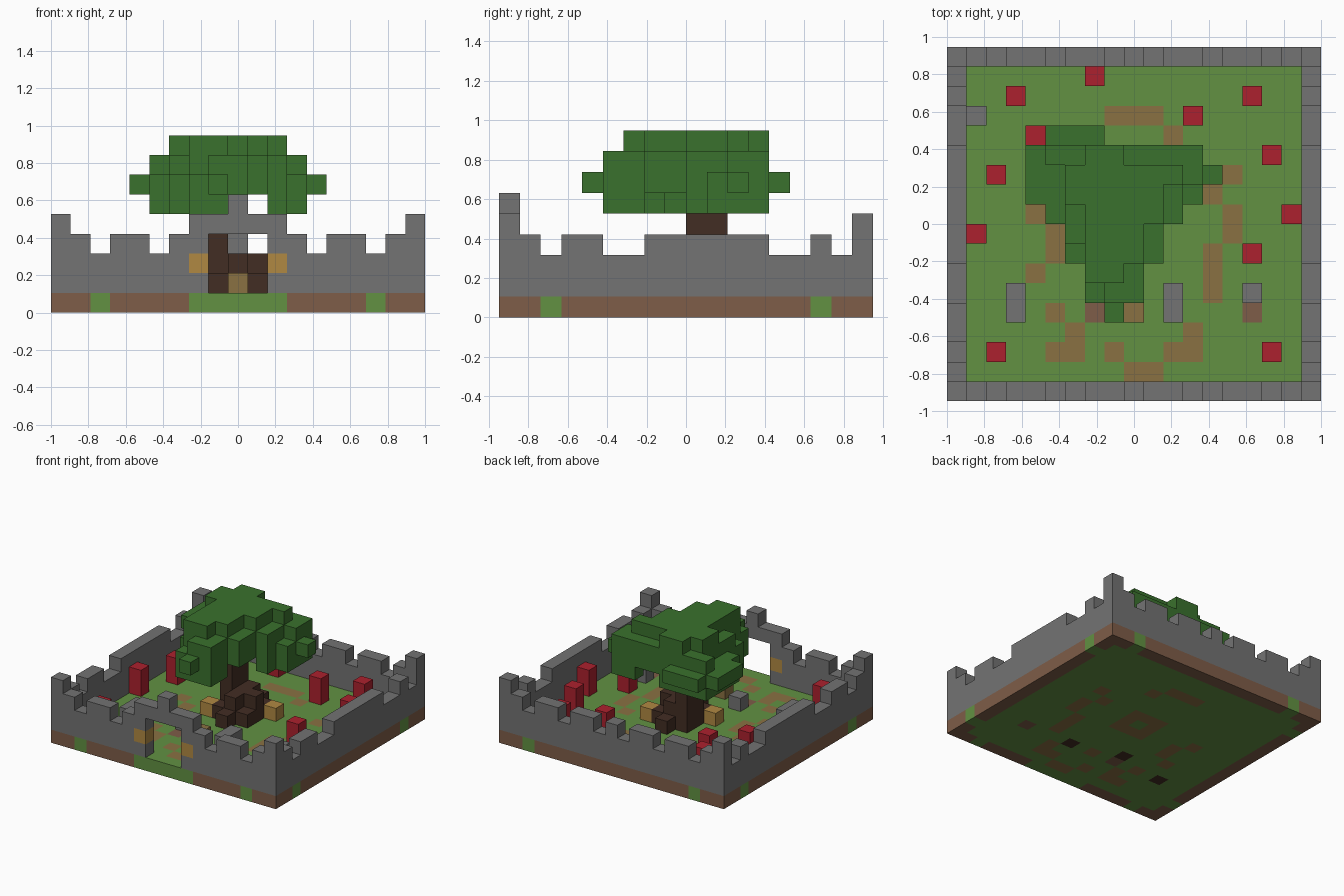
import bpy
import bmesh
from mathutils import Vector

if "Cube" in bpy.data.objects:
    bpy.data.objects.remove(bpy.data.objects["Cube"], do_unlink=True)

NX, NY = 19, 18
S = 2 / NX


def linear(c):
    return c / 12.92 if c <= 0.04045 else ((c + 0.055) / 1.055) ** 2.4


def material(name, r, g, b):
    mat = bpy.data.materials.new(name)
    mat.use_nodes = True
    col = [linear(c / 255) for c in (r, g, b)] + [1]
    mat.diffuse_color = col
    bsdf = mat.node_tree.nodes["Principled BSDF"]
    bsdf.inputs["Base Color"].default_value = col
    bsdf.inputs["Roughness"].default_value = 0.9
    return mat


MATS = {
    "grass": material("grass_green", 98, 145, 66),
    "path": material("path_tan", 138, 113, 66),
    "dirt": material("dirt_brown", 126, 93, 72),
    "stone": material("stone_grey", 115, 115, 115),
    "leaf": material("leaf_green", 58, 113, 45),
    "bark": material("bark_brown", 66, 45, 35),
    "red": material("post_red", 172, 33, 46),
    "lamp": material("lamp_amber", 176, 137, 66),
}


def voxels(name, cells):
    """Build one mesh from {(i, j, k): colour}, keeping only outer faces."""
    bm = bmesh.new()
    verts = {}
    names = sorted(set(cells.values()))

    def vert(p):
        if p not in verts:
            i, j, k = p
            verts[p] = bm.verts.new(Vector((i - NX / 2, j - NY / 2, k)) * S)
        return verts[p]

    for cell, colour in cells.items():
        for axis in range(3):
            for side in (0, 1):
                step = list(cell)
                step[axis] += 2 * side - 1
                if tuple(step) in cells:
                    continue
                u, w = (axis + 1) % 3, (axis + 2) % 3
                loop = []
                for a, b in ((0, 0), (1, 0), (1, 1), (0, 1)):
                    p = list(cell)
                    p[axis] += side
                    p[u] += a
                    p[w] += b
                    loop.append(vert(tuple(p)))
                face = bm.faces.new(loop if side else loop[::-1])
                face.material_index = names.index(colour)
    mesh = bpy.data.meshes.new(name)
    bm.to_mesh(mesh)
    bm.free()
    for n in names:
        mesh.materials.append(MATS[n])
    bpy.context.collection.objects.link(bpy.data.objects.new(name, mesh))


def box(colour, i, j, k, ni=1, nj=1, nk=1):
    """Cells of a solid box, all in one colour."""
    return {(a, b, c): colour for a in range(i, i + ni)
            for b in range(j, j + nj) for c in range(k, k + nk)}


# Ground slab: dirt rim around a lawn, with grass showing through the rim
ground = box("dirt", 0, 0, 0, NX, NY)
ground.update(box("grass", 1, 1, 0, NX - 2, NY - 2))
ground.update(box("grass", 7, 0, 0, 5))
for i in (2, 16):
    for j in (0, NY - 1):
        ground[(i, j, 0)] = "grass"
for i in (0, NX - 1):
    for j in (2, 15):
        ground[(i, j, 0)] = "grass"

# Worn path in short strokes: column, row, width, depth
PATH = ((8, 14, 3, 1), (11, 13, 1, 1), (14, 11, 1, 1), (13, 10, 1, 1),
        (14, 8, 1, 2), (13, 5, 1, 3), (12, 3, 1, 1), (11, 2, 2, 1),
        (9, 1, 2, 1), (8, 2, 1, 1), (5, 2, 2, 1), (6, 3, 1, 1),
        (5, 4, 1, 1), (4, 6, 1, 1), (5, 7, 1, 2), (4, 9, 1, 1),
        (9, 4, 1, 1), (8, 8, 3, 3))
for i, j, ni, nj in PATH:
    ground.update(box("path", i, j, 0, ni, nj))
ground[(9, 9, 0)] = "grass"
for i, j, colour in ((7, 4, "dirt"), (15, 4, "dirt"), (3, 4, "bark"),
                     (7, 5, "bark"), (11, 4, "bark")):
    ground[(i, j, 0)] = colour
voxels("ground", ground)

# Castle wall with battlements, corner turrets and gate arch
FRONT = "##.##.##...##.##.##"
BACK = "##.##.##.#.##.##.##"
SIDE = "##.##..######..#.#"
wall = set()
for k in (1, 2, 3):
    for i in range(NX):
        for j, row in ((0, FRONT), (NY - 1, BACK)):
            if k < 3 or row[i] == "#":
                wall.add((i, j, k))
    for j in range(NY):
        for i in (0, NX - 1):
            if k < 3 or SIDE[j] == "#":
                wall.add((i, j, k))
wall |= {(i, j, 4) for i in (0, NX - 1) for j in (0, NY - 1)}
wall -= set(box("stone", 8, 0, 1, 3, 1, 3))
wall |= set(box("stone", 7, 0, 4, 5)) | {(9, 0, 5)}
stones = dict.fromkeys(wall, "stone")
stones[(7, 0, 2)] = stones[(11, 0, 2)] = "lamp"
voxels("castle_wall", stones)

# Tree trunk and roots
trunk = box("bark", 8, 9, 1, 1, 2, 5)
trunk.update(box("bark", 8, 8, 1, 3, 3))
trunk.update(box("bark", 9, 7, 1, 1, 5))
trunk.update(box("bark", 8, 9, 2, 3))
trunk.update(box("bark", 9, 8, 2, 1, 3))
voxels("tree_trunk", trunk)

# Canopy rows from the back: l, m, h give the top height,
# capitals droop one layer lower
CANOPY = (".lll......", "lMMHHmmMM.", "lLHhhhhhMl", "lLhhhhhML.",
          ".LMhhhhM..", "..Mhhhm...", "..LHhhm...", "...HHM....",
          "...LMM....", "....l.....")
leaves = {}
for r, row in enumerate(CANOPY):
    for c, ch in enumerate(row):
        if ch != ".":
            low = 5 if ch.isupper() else 6
            top = 7 + "lmh".index(ch.lower())
            leaves.update(box("leaf", 4 + c, 13 - r, low, nk=top - low))
voxels("tree_canopy", leaves)

# Red posts around the courtyard
POSTS = ((3, 15), (7, 16), (12, 14), (15, 15), (16, 12), (17, 9),
         (15, 7), (16, 2), (2, 2), (1, 8), (2, 11), (4, 13))
for n, (i, j) in enumerate(POSTS):
    voxels(f"red_post_{n}", box("red", i, j, 1, nk=2))

# Low stones and small blocks in the yard
STONES = ((3, 4, 2), (11, 4, 2), (7, 5, 1), (15, 5, 1), (1, 14, 1))
for n, (i, j, depth) in enumerate(STONES):
    voxels(f"yard_stone_{n}", box("stone", i, j, 1, nj=depth))
voxels("path_block", box("path", 9, 4, 1))
voxels("tree_lamp_right", box("lamp", 7, 8, 1))
voxels("tree_lamp_left", box("lamp", 11, 10, 1))
